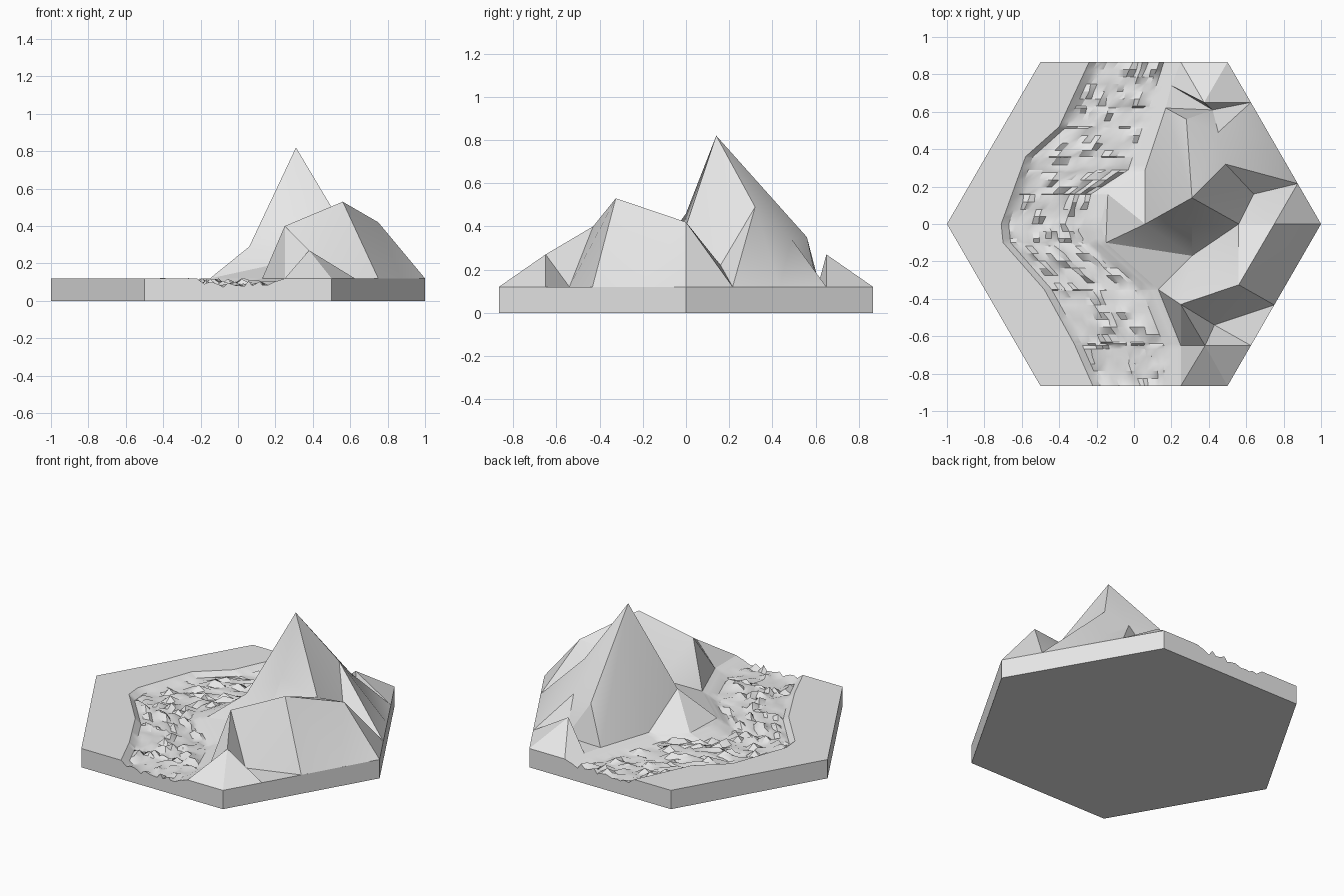
import bpy, bmesh, math, random

random.seed(4)
cube = bpy.data.objects.get("Cube")
if cube:
    bpy.data.objects.remove(cube, do_unlink=True)

TOP = 0.12          # height of the flat ground
END = 0.866         # half depth of the hexagon

stone = bpy.data.materials.new("plain_grey")
stone.use_nodes = True
grey = (0.8, 0.8, 0.8, 1)
stone.diffuse_color = grey
stone.node_tree.nodes["Principled BSDF"].inputs["Base Color"].default_value = grey

# River outlines as (y, x) pairs, front to back
left_bank = [(-END, -.22), (-.64, -.32), (-.35, -.48), (-.1, -.7), (0, -.71),
             (.36, -.58), (.52, -.4), (END, -.24)]
right_bank = [(-END, .25), (-.65, .25), (-.35, .13), (-.1, -.15), (0, -.18),
              (.16, -.14), (.29, .06), (.62, .17), (END, .25)]


def bank_x(bank, y):
    for (y0, x0), (y1, x1) in zip(bank, bank[1:]):
        if y <= y1:
            return x0 + (x1 - x0) * (y - y0) / (y1 - y0)
    return bank[-1][1]


def finish(name, bm, smooth=30):
    mesh = bpy.data.meshes.new(name)
    bm.to_mesh(mesh)
    bm.free()
    mesh.materials.append(stone)
    obj = bpy.data.objects.new(name, mesh)
    bpy.context.collection.objects.link(obj)
    bpy.ops.object.select_all(action='DESELECT')
    obj.select_set(True)
    bpy.context.view_layer.objects.active = obj
    bpy.ops.object.shade_smooth_by_angle(angle=math.radians(smooth))
    return obj


def plate(name, outline):
    bm = bmesh.new()
    low = [bm.verts.new((x, y, 0)) for x, y in outline]
    high = [bm.verts.new((x, y, TOP)) for x, y in outline]
    bm.faces.new(low)
    bm.faces.new(high)
    for i in range(len(low)):
        j = (i + 1) % len(low)
        bm.faces.new((low[i], low[j], high[j], high[i]))
    bmesh.ops.recalc_face_normals(bm, faces=bm.faces)
    finish(name, bm)


# Flat ground on both sides of the river
plate("left_ground", [(x, y) for y, x in left_bank] + [(-.5, END), (-1, 0), (-.5, -END)])
plate("right_ground", [(x, y) for y, x in right_bank] + [(.5, END), (1, 0), (.5, -END)])

# River bed: stepped banks with rough, broken stones between them
ys = {-END + 2 * END * i / 44 for i in range(45)}
ys = sorted(ys | {y for y, x in left_bank + right_bank})
COLS = 13
bm = bmesh.new()
rows = []
for y in ys:
    a, b = bank_x(left_bank, y), bank_x(right_bank, y)
    row = [(a, y, TOP), (a + .04, y, .09)]
    for c in range(1, COLS):
        x = a + .04 + (b - a - .13) * c / COLS
        z = .085 + .008 * math.sin(9 * y + 5 * x) + random.uniform(-.008, .008)
        if random.random() < .16:
            z += .025
        row.append((x + random.uniform(-.008, .008), y, z))
    row += [(b - .09, y, .085), (b - .05, y, .105), (b - .035, y, .108), (b, y, TOP)]
    rows.append([bm.verts.new(p) for p in row])
for r0, r1 in zip(rows, rows[1:]):
    for i in range(len(r0) - 1):
        bm.faces.new((r0[i], r0[i + 1], r1[i + 1], r1[i]))
# River ends and underside
for row, flip in ((rows[0], 1), (rows[-1], -1)):
    feet = [bm.verts.new((row[i].co.x, row[i].co.y, 0)) for i in (0, -1)]
    bm.faces.new(([feet[0], feet[1]] + row[::-1])[::flip])
under = [(x, y) for y, x in left_bank] + [(x, y) for y, x in right_bank[::-1]]
bm.faces.new([bm.verts.new((x, y, 0)) for x, y in under])
finish("river_bed", bm)

# Mountains: summits and saddles with heights, feet on the ground
points = {
    "main": (.31, .14, .82), "shoulder": (.31, 0, .46), "west": (.06, 0, .29),
    "saddle": (.56, 0, .40), "east": (.75, 0, .42), "south": (.56, -.325, .53),
    "bluff": (.25, -.43, .40), "hill": (.38, -.65, .27), "valley": (.31, -.17, .22),
    "dip": (.64, .16, .22), "spur": (.49, .32, .49), "ridge": (.45, .49, .34),
    "crag": (.28, .56, .35), "knoll": (.375, .65, .27),
}
feet = {
    "corner": (1, 0), "se1": (.875, -.216), "se2": (.75, -.433), "se3": (.625, -.65),
    "se4": (.5, -END), "front": (.25, -END), "gap": (.43, -.54), "bank1": (.25, -.65),
    "bank2": (.13, -.35), "bank3": (-.15, -.1), "bank4": (-.14, .16), "bank5": (.06, .29),
    "bank6": (.17, .62), "bank7": (.2, .74), "back": (.25, END), "ne4": (.5, END),
    "ne3": (.625, .65), "ne2": (.75, .433), "ne1": (.875, .216), "notch": (.42, .61),
}
points.update({k: (x, y, TOP) for k, (x, y) in feet.items()})

# Each fan is a hub followed by the ring of points round it
fans = [
    "main west shoulder saddle dip spur ridge crag bank6 bank5 west",
    "west bank3 bank4 bank5", "valley west bank3 bank2 bluff south saddle shoulder west",
    "bluff bank2 bank1 hill gap south", "hill bank1 front se4 se3 gap",
    "gap se3 se2 south", "south se2 se1 east saddle", "east se1 corner ne1 dip saddle",
    "spur dip ne1 ne2 ridge", "ridge ne2 ne3 notch crag", "crag notch bank6",
    "knoll ne3 notch bank7 back ne4 ne3", "notch bank6 bank7",
]
bm = bmesh.new()
verts = {k: bm.verts.new(p) for k, p in points.items()}
for fan in fans:
    hub, *ring = fan.split()
    for p, q in zip(ring, ring[1:]):
        face = bm.faces.new((verts[hub], verts[p], verts[q]))
        face.normal_update()
        if face.normal.z < 0:
            face.normal_flip()
finish("mountains", bm, 22)
